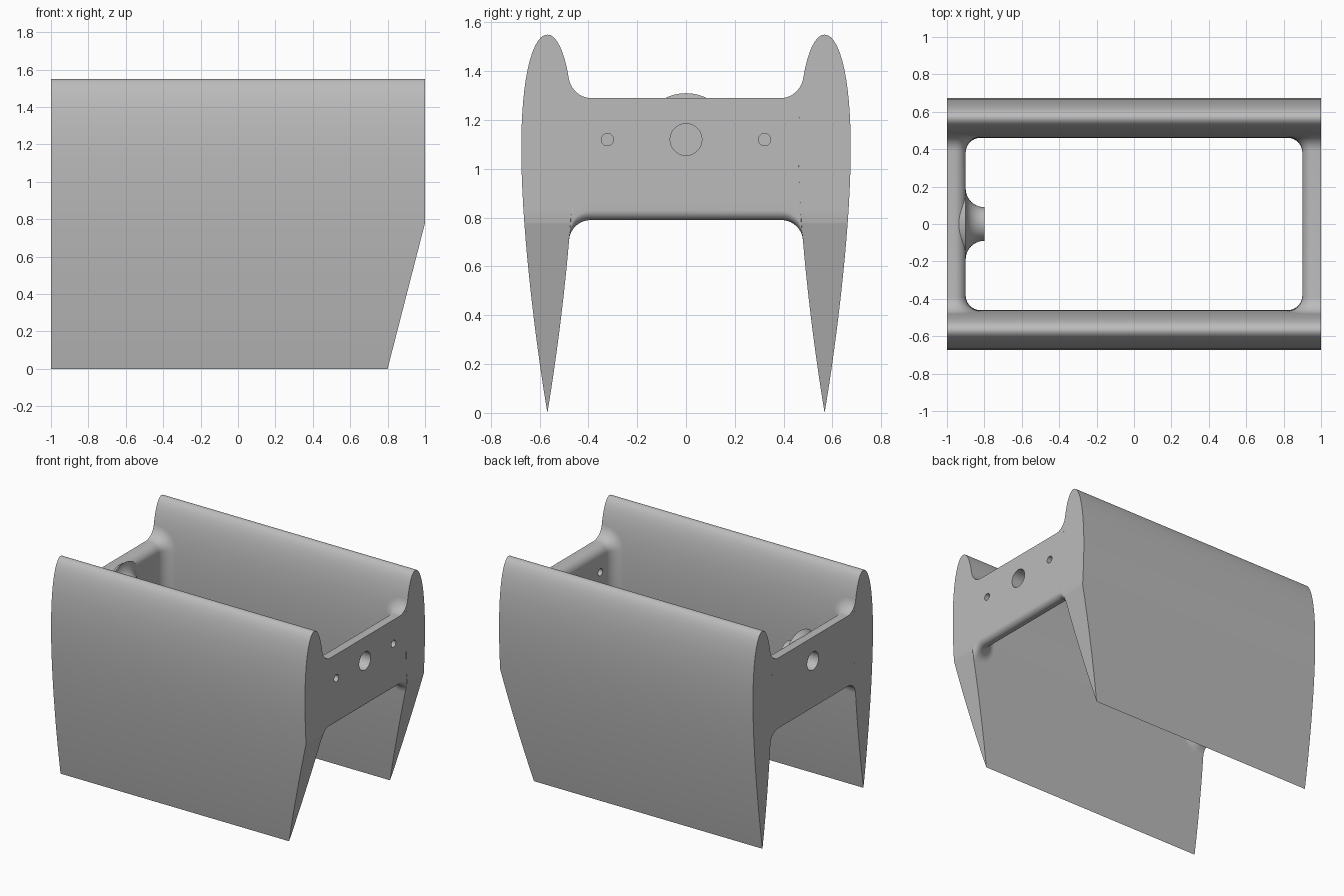
import bpy, bmesh, math
from mathutils import Matrix

if "Cube" in bpy.data.objects:
    bpy.data.objects.remove(bpy.data.objects["Cube"])

H = 1.55            # height of the foil walls
YC = 0.568          # centre line of each wall
ZB, ZT = 0.79, 1.29  # bottom and top of the end plates
FILLET, THICK, ROUND = 0.08, 0.10, 0.06
HOLE_Z = 1.12

grey = bpy.data.materials.new("light_grey")
grey.diffuse_color = (0.5, 0.5, 0.5, 1)
grey.use_nodes = True
grey.node_tree.nodes["Principled BSDF"].inputs["Base Color"].default_value = grey.diffuse_color


def half_width(z):
    """Half thickness of the symmetric foil at height z."""
    c = max(0.0, 1 - z / H)
    return max(0.0, 0.69 * H * (0.2969 * math.sqrt(c) - 0.126 * c - 0.3516 * c**2
                                + 0.2843 * c**3 - 0.1036 * c**4))


def x_end(z):
    """Right end of the body, slanted back near the bottom."""
    return min(1.0, 0.8 + 0.2 * z / 0.78)


def finish(bm, name):
    bmesh.ops.remove_doubles(bm, verts=bm.verts, dist=1e-5)
    bmesh.ops.recalc_face_normals(bm, faces=bm.faces)
    me = bpy.data.meshes.new(name)
    bm.to_mesh(me)
    bm.free()
    ob = bpy.data.objects.new(name, me)
    bpy.context.collection.objects.link(ob)
    me.materials.append(grey)
    return ob


def activate(ob):
    bpy.ops.object.select_all(action='DESELECT')
    ob.select_set(True)
    bpy.context.view_layer.objects.active = ob


def boolean(ob, other, operation):
    mod = ob.modifiers.new(operation.lower(), 'BOOLEAN')
    mod.operation, mod.object, mod.solver = operation, other, 'EXACT'
    activate(ob)
    bpy.ops.object.modifier_apply(modifier=mod.name)
    bpy.data.objects.remove(other)


def skin(bm, rings):
    """Join closed rings of vertices with quads and cap both ends."""
    for a, b in zip(rings, rings[1:]):
        for i in range(len(a)):
            j = (i + 1) % len(a)
            bm.faces.new((a[i], a[j], b[j], b[i]))
    bm.faces.new(rings[0])
    bm.faces.new(rings[-1])


def foil_wall(name, yc):
    n = 36
    levels = sorted([H * (1 + math.cos(math.pi * i / n)) / 2 for i in range(n + 1)] + [0.78])
    bm = bmesh.new()
    rings = []
    for z in levels:
        w, xr = half_width(z), x_end(z)
        rings.append([bm.verts.new(p) for p in
                      ((-1, yc - w, z), (xr, yc - w, z), (xr, yc + w, z), (-1, yc + w, z))])
    skin(bm, rings)
    return finish(bm, name)


def section(e, outer_round):
    """Plate section (depth from outer face, z), swollen by e at the fillet."""
    def arc(u, z, r, a0, a1):
        return [(u + r * math.cos(math.radians(a0 + (a1 - a0) * i / 8)),
                 z + r * math.sin(math.radians(a0 + (a1 - a0) * i / 8))) for i in range(9)]
    bottom, top, r = ZB - e, ZT + e, ROUND + e
    pts = []
    if outer_round:
        pts += arc(outer_round, bottom + outer_round, outer_round, 270, 180)
    start = bottom + outer_round
    pts += [(0, start + (top - start) * i / 12) for i in range(1 if outer_round else 0, 13)]
    pts += arc(THICK - ROUND, ZT - ROUND, r, 90, 0)
    span = ZT - ZB - 2 * ROUND
    pts += [(THICK + e, ZT - ROUND - span * i / 8) for i in range(1, 8)]
    pts += arc(THICK - ROUND, ZB + ROUND, r, 0, -90)
    return pts


def end_plate(name, side, outer_round):
    bm = bmesh.new()
    steps = [math.radians(90 * i / 10) for i in range(11)]
    rings = []
    for sy, angles in ((-1, steps), (1, steps[::-1])):
        for a in angles:
            d, e = FILLET * (1 - math.cos(a)), FILLET * (1 - math.sin(a))
            ring = []
            for u, z in section(e, outer_round):
                x = side * (1 - u)
                if side > 0:
                    x = min(x, x_end(z))
                ring.append(bm.verts.new((x, sy * (YC - half_width(z) - d), z)))
            rings.append(ring)
    skin(bm, rings)
    return finish(bm, name)


def hole(x0, x1, y, r):
    bm = bmesh.new()
    m = Matrix.Translation(((x0 + x1) / 2, y, HOLE_Z)) @ Matrix.Rotation(math.pi / 2, 4, 'Y')
    bmesh.ops.create_cone(bm, cap_ends=True, segments=40, radius1=r, radius2=r,
                          depth=abs(x1 - x0), matrix=m)
    ob = finish(bm, "hole_cutter")
    ob.hide_render = True
    return ob


def flared_boss():
    """Lathed boss on the inside of the left plate."""
    prof = [(-0.96, 0.15)]
    for i in range(11):
        a = math.radians(180 + 90 * i / 10)
        prof.append((-0.8 + 0.1 * math.cos(a), 0.19 + 0.1 * math.sin(a)))
    bm = bmesh.new()
    n = 48
    rings = [[bm.verts.new((x, r * math.cos(2 * math.pi * k / n),
                            HOLE_Z + r * math.sin(2 * math.pi * k / n))) for k in range(n)]
             for x, r in prof]
    skin(bm, rings)
    return finish(bm, "flared_boss")


# Two foil shaped side walls
parts = [foil_wall("front_wall", -YC), foil_wall("back_wall", YC)]

# Right plate with one large and two small through holes
right = end_plate("right_plate", 1, 0.04)
for y, r in ((0, 0.065), (-0.322, 0.025), (0.322, 0.025)):
    boolean(right, hole(0.7, 1.2, y, r), 'DIFFERENCE')

# Left plate with an inner boss and a blind hole from outside
left = end_plate("left_plate", -1, 0)
boolean(left, flared_boss(), 'UNION')
boolean(left, hole(-1.2, -0.85, 0, 0.065), 'DIFFERENCE')

for ob in parts + [right, left]:
    activate(ob)
    bpy.ops.object.shade_smooth_by_angle(angle=math.radians(30))
